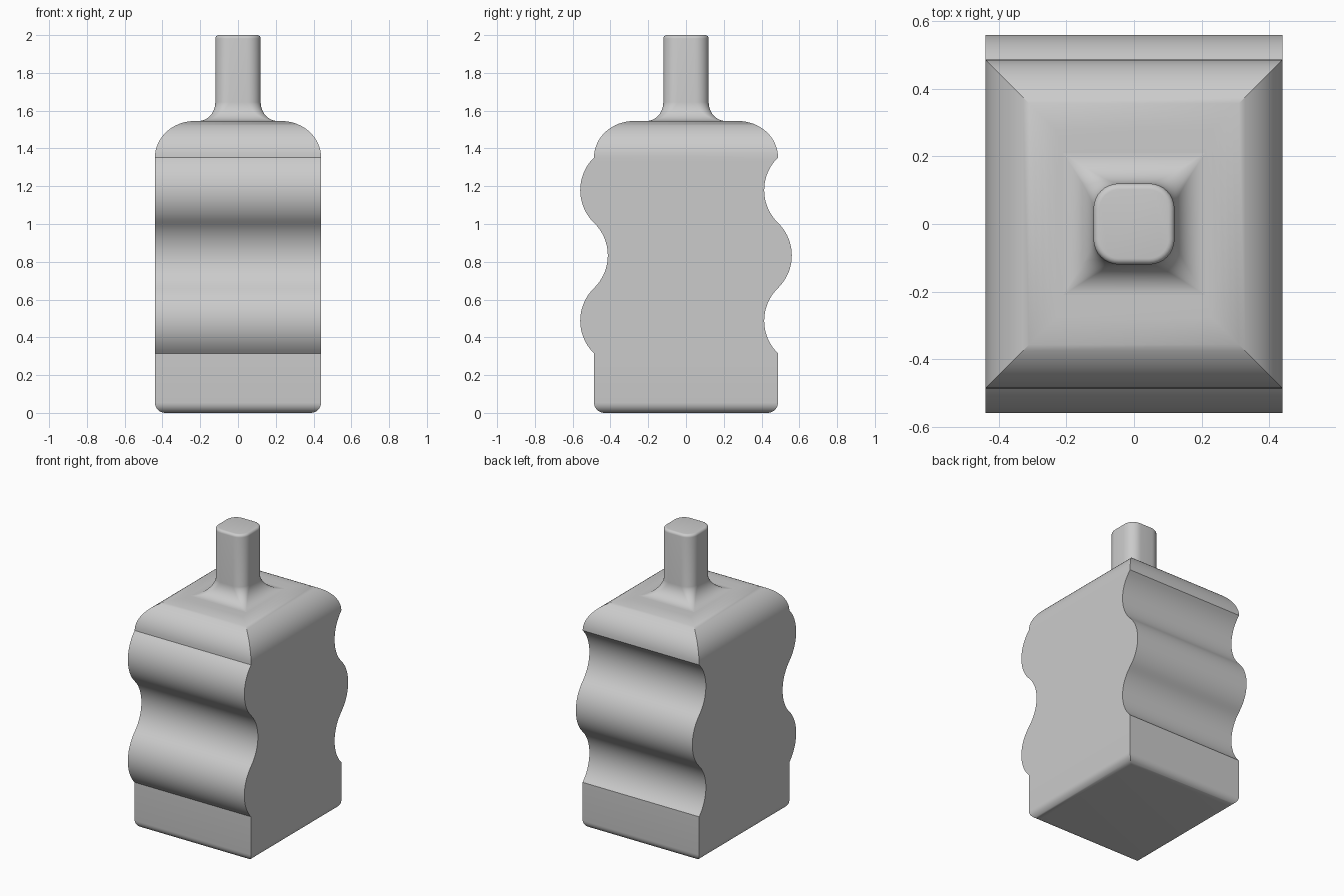
import bpy, bmesh
from math import sin, cos, pi, sqrt

if "Cube" in bpy.data.objects:
    bpy.data.objects.remove(bpy.data.objects["Cube"])


def ring(z, hx, hy, shift=0.0, r=0.0, n=8):
    """Rectangle outline with optional rounded corners."""
    if r < 1e-5:
        n = 0
    pts = []
    for k, (sx, sy) in enumerate([(1, 1), (-1, 1), (-1, -1), (1, -1)]):
        for i in range(n + 1):
            a = k * pi / 2 + (i / n if n else 0) * pi / 2
            c, s = (cos(a), sin(a)) if n else (sx, sy)
            pts.append((sx * (hx - r) + r * c, sy * (hy - r) + r * s + shift, z))
    return pts


def loft(name, rings, cap_first=False, cap_last=False):
    bm = bmesh.new()
    loops = [[bm.verts.new(p) for p in rg] for rg in rings]
    for a, b in zip(loops, loops[1:]):
        m = len(a)
        for i in range(m):
            j = (i + 1) % m
            bm.faces.new((a[i], a[j], b[j], b[i]))
    if cap_first:
        bm.faces.new(loops[0][::-1])
    if cap_last:
        bm.faces.new(loops[-1])
    bmesh.ops.remove_doubles(bm, verts=bm.verts[:], dist=2e-5)
    me = bpy.data.meshes.new(name)
    bm.to_mesh(me)
    bm.free()
    ob = bpy.data.objects.new(name, me)
    bpy.context.collection.objects.link(ob)
    bpy.ops.object.select_all(action='DESELECT')
    ob.select_set(True)
    bpy.context.view_layer.objects.active = ob
    bpy.ops.object.shade_smooth_by_angle(angle=math_angle)
    return ob


math_angle = pi / 6
HX, HY = 0.44, 0.487
Z0, Z1, TOP = 0.315, 1.352, 1.545
body = []

# rounded bottom edge
for i in range(9):
    a = i / 8 * pi / 2
    body.append(ring(0.055 * (1 - cos(a)), HX - 0.055 * (1 - sin(a)), HY - 0.055 * (1 - sin(a))))

# three circular-arc waves that sway the front and back together
half, sag = (Z1 - Z0) / 6, 0.073
R = (half ** 2 + sag ** 2) / (2 * sag)
for w, sign in enumerate((-1, 1, -1)):
    mid = Z0 + half * (2 * w + 1)
    for i in range(0 if w == 0 else 1, 21):
        d = half * (i / 10 - 1)
        body.append(ring(mid + d, HX, HY, sign * (sqrt(R * R - d * d) - R + sag)))

# mitred round shoulder, then the flat top up to the neck
for i in range(1, 17):
    a = i / 16 * pi / 2
    k = 0.21 * (1 - cos(a))
    body.append(ring(Z1 + (TOP - Z1) * sin(a), HX - k, HY - k))
body.append(ring(TOP, 0.21, 0.21))
loft("bottle_body", body, cap_first=True)

# neck: flared square foot blending into a rounded square tube
neck = []
for i in range(13):
    a = i / 12 * pi / 2
    h = 0.21 - 0.09 * sin(a)
    neck.append(ring(TOP + 0.1 * (1 - cos(a)), h, h, r=0.0001 + 0.075 * i / 12))
for i in range(6):
    a = i / 5 * pi / 2
    k = 0.018 * (1 - cos(a))
    neck.append(ring(1.982 + 0.018 * sin(a), 0.12 - k, 0.12 - k, r=0.075 - k))
loft("bottle_neck", neck, cap_last=True)
